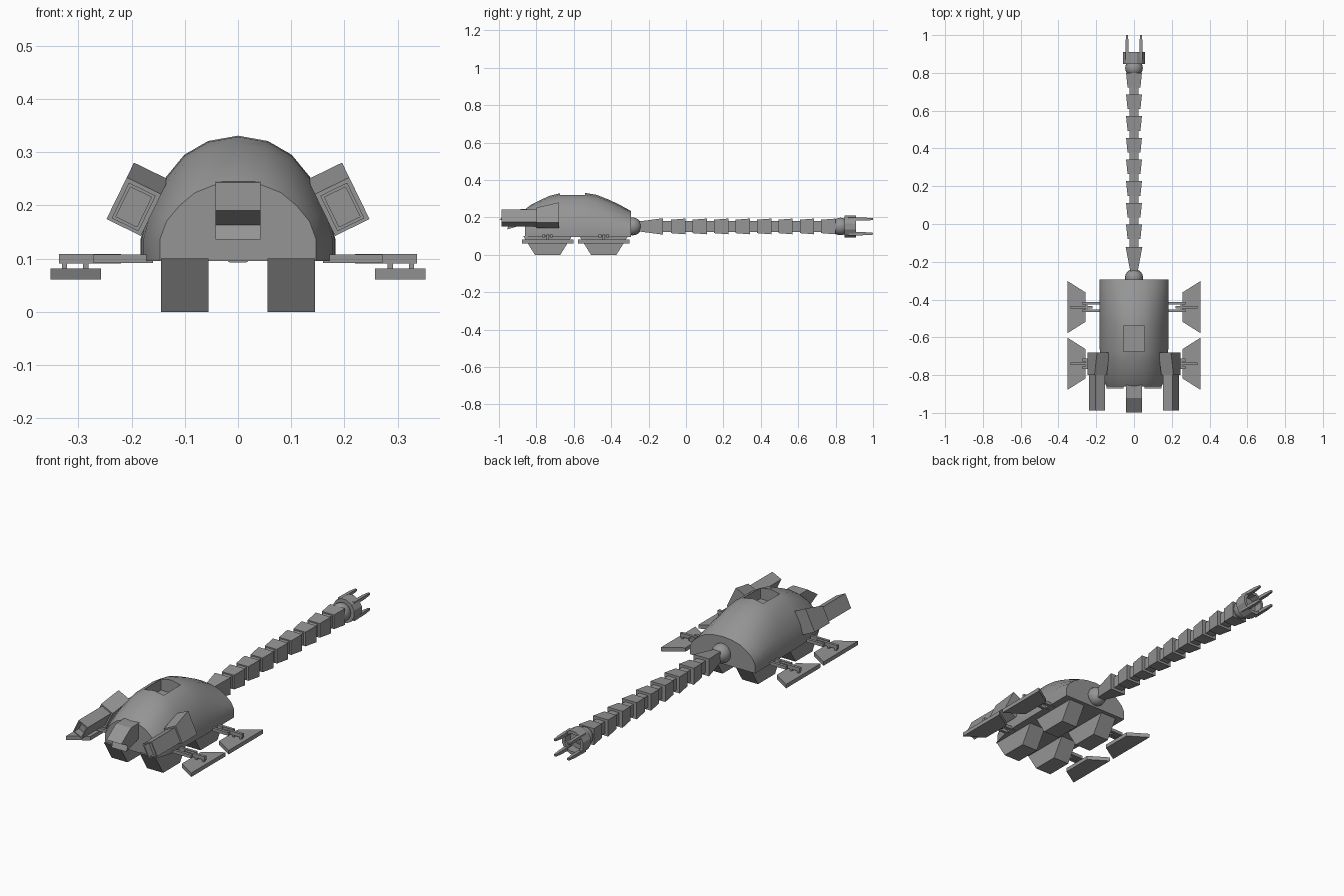
import bpy, bmesh, math
from mathutils import Vector, Matrix

old = bpy.data.objects.get("Cube")
if old:
    bpy.data.objects.remove(old, do_unlink=True)

GREY = (0.3, 0.3, 0.3, 1)
mat = bpy.data.materials.new("armour grey")
mat.use_nodes = True
mat.diffuse_color = GREY
mat.node_tree.nodes["Principled BSDF"].inputs["Base Color"].default_value = GREY


def finish(name, bm, smooth=None):
    bmesh.ops.recalc_face_normals(bm, faces=bm.faces)
    mesh = bpy.data.meshes.new(name)
    bm.to_mesh(mesh)
    bm.free()
    mesh.materials.append(mat)
    ob = bpy.data.objects.new(name, mesh)
    bpy.context.collection.objects.link(ob)
    if smooth:
        bpy.ops.object.select_all(action='DESELECT')
        bpy.context.view_layer.objects.active = ob
        ob.select_set(True)
        bpy.ops.object.shade_smooth_by_angle(angle=math.radians(smooth))
    return ob


def loft(name, rings, smooth=None):
    """Skin a row of closed rings and cap both ends."""
    bm = bmesh.new()
    rows = [[bm.verts.new(p) for p in ring] for ring in rings]
    n = len(rows[0])
    for a, b in zip(rows, rows[1:]):
        for i in range(n):
            bm.faces.new((a[i], a[(i + 1) % n], b[(i + 1) % n], b[i]))
    bm.faces.new(rows[0])
    bm.faces.new(rows[-1])
    return finish(name, bm, smooth)


def rect_y(y, hx, hz, cz=0.0, cx=0.0):
    return [(cx - hx, y, cz - hz), (cx + hx, y, cz - hz),
            (cx + hx, y, cz + hz), (cx - hx, y, cz + hz)]


def box(name, x0, x1, y0, y1, z0, z1):
    cx, hx, cz, hz = (x0 + x1) / 2, (x1 - x0) / 2, (z0 + z1) / 2, (z1 - z0) / 2
    return loft(name, [rect_y(y, hx, hz, cz, cx) for y in (y0, y1)])


def ball(name, y, r):
    bm = bmesh.new()
    bmesh.ops.create_uvsphere(bm, u_segments=16, v_segments=10, radius=r,
                              matrix=Matrix.Translation((0, y, AXIS)))
    return finish(name, bm, 40)


AXIS = 0.152      # height of the tail's centre line
BASE, EAVE = 0.095, 0.137

# Domed body: one arch scaled along its length
arch = [(0.183, EAVE), (0.168, 0.197), (0.138, 0.25), (0.101, 0.295), (0.056, 0.321), (0, 0.331)]
half = [(0.183, BASE)] + arch
outline = half + [(-x, z) for x, z in reversed(half[:-1])]
stations = [(-0.86, 0.8, 0.55), (-0.83, 0.87, 0.67), (-0.78, 0.93, 0.8), (-0.73, 0.97, 0.92),
            (-0.675, 0.99, 0.99), (-0.54, 1, 1), (-0.48, 1, 0.95), (-0.41, 1, 0.81),
            (-0.35, 1, 0.66), (-0.293, 1, 0.5)]
body = loft("body_shell", [[(x * sx, y, max(z, EAVE) * sz + EAVE * (1 - sz) if z > EAVE else z)
                            for x, z in outline] for y, sx, sz in stations], 35)

# Roof hatch cut into the shell
cutter = box("hatch_cutter", -0.055, 0.055, -0.675, -0.54, 0.265, 0.4)
cutter.hide_render = True
cut = body.modifiers.new("hatch", 'BOOLEAN')
cut.object = cutter
cut.operation = 'DIFFERENCE'
cut.solver = 'EXACT'
bpy.context.view_layer.objects.active = body
bpy.ops.object.modifier_apply(modifier=cut.name)
bpy.data.objects.remove(cutter, do_unlink=True)

# Head with a sloped brow and an undercut mouth
head = [(-0.84, 0.245), (-0.92, 0.243), (-0.997, 0.19), (-0.945, 0.163), (-0.957, 0.136), (-0.84, 0.17)]
loft("head", [[(x, y, z) for y, z in head] for x in (-0.042, 0.042)])

for s, side in ((1, "left"), (-1, "right")):
    # Tilted gun pod, its roof sloping down towards the front
    tilt = Matrix.Translation((s * 0.189, 0, 0.2115)) @ Matrix.Rotation(s * math.radians(-25.5), 4, 'Y')
    # flip the tilt so the pod leans with its top towards the body
    tilt = Matrix.Translation((s * 0.189, 0, 0.2115)) @ Matrix.Rotation(s * math.radians(-26), 4, 'Y')

    def tilted(ring):
        return [tilt @ Vector(p) for p in ring]
    loft(side + "_gun_pod", [tilted(rect_y(-0.8, 0.036, 0.0435, -0.0155)),
                             tilted(rect_y(-0.68, 0.036, 0.059))])
    # Square barrel with a recessed muzzle
    loft(side + "_gun_barrel", [tilted(rect_y(y, hx, hz, -0.016)) for y, hx, hz in
                                ((-0.76, 0.028, 0.037), (-0.987, 0.028, 0.037),
                                 (-0.987, 0.022, 0.031), (-0.95, 0.022, 0.031))])

    for yc, end in ((-0.74, "front"), (-0.44, "rear")):
        tag = f"{side}_{end}_"
        # Tapered foot block under the hull
        loft(tag + "foot", [[(s * x, yc + y * d, z) for x, y in
                             ((0.055, -1), (0.145, -1), (0.145, 1), (0.055, 1))]
                            for d, z in ((0.068, 0), (0.13, 0.1))])
        # Flared side plate
        plate = [(0.257, -0.078), (0.352, -0.138), (0.352, 0.138), (0.257, 0.078)]
        loft(tag + "side_plate", [[(s * x, yc + y, z) for x, y in plate] for z in (0.061, 0.081)])

        def bar(name, x0, x1, y, hy, z0, z1):
            box(tag + name, min(s * x0, s * x1), max(s * x0, s * x1), yc + y - hy, yc + y + hy, z0, z1)
        # Forked arm, rod and hangers carrying the plate
        bar("fork_front", 0.16, 0.272, -0.02, 0.007, 0.092, 0.108)
        bar("fork_rear", 0.16, 0.272, 0.02, 0.007, 0.092, 0.108)
        bar("rod", 0.22, 0.336, 0, 0.007, 0.091, 0.109)
        bar("axle", 0.245, 0.258, 0, 0.026, 0.095, 0.105)
        for x, label in ((0.286, "inner"), (0.326, "outer")):
            bar(label + "_hanger", x - 0.005, x + 0.005, 0, 0.006, 0.078, 0.095)

# Tail: ball joint, flared root, inner core and repeated segments
ball("tail_root_joint", -0.285, 0.048)
loft("tail_root", [rect_y(-0.25, 0.02, 0.027, AXIS), rect_y(-0.122, 0.044, 0.044, AXIS)])
box("tail_core", -0.024, 0.024, -0.15, 0.82, AXIS - 0.03, AXIS + 0.03)
for k in range(8):
    y = -0.08 + 0.1147 * k
    loft(f"tail_segment_{k + 1}", [rect_y(y, 0.034, 0.036, AXIS), rect_y(y + 0.077, 0.042, 0.042, AXIS)])

# Tail tip: ball, open collar and four prongs
ball("tail_tip_joint", 0.826, 0.047)


def circle(y, r, n=12):
    return [(r * math.cos(math.tau * (i + 0.5) / n), y, AXIS + r * math.sin(math.tau * (i + 0.5) / n))
            for i in range(n)]


loft("tail_collar", [circle(0.848, 0.044), circle(0.848, 0.061), circle(0.91, 0.061),
                     circle(0.91, 0.046), circle(0.865, 0.046)], 20)
for sx in (1, -1):
    for sz in (1, -1):
        loft(f"tail_prong_{'left' if sx > 0 else 'right'}_{'upper' if sz > 0 else 'lower'}",
             [rect_y(y, h, h, AXIS + sz * 0.039, sx * 0.037)
              for y, h in ((0.87, 0.009), (0.96, 0.008), (1.0, 0.005))])
